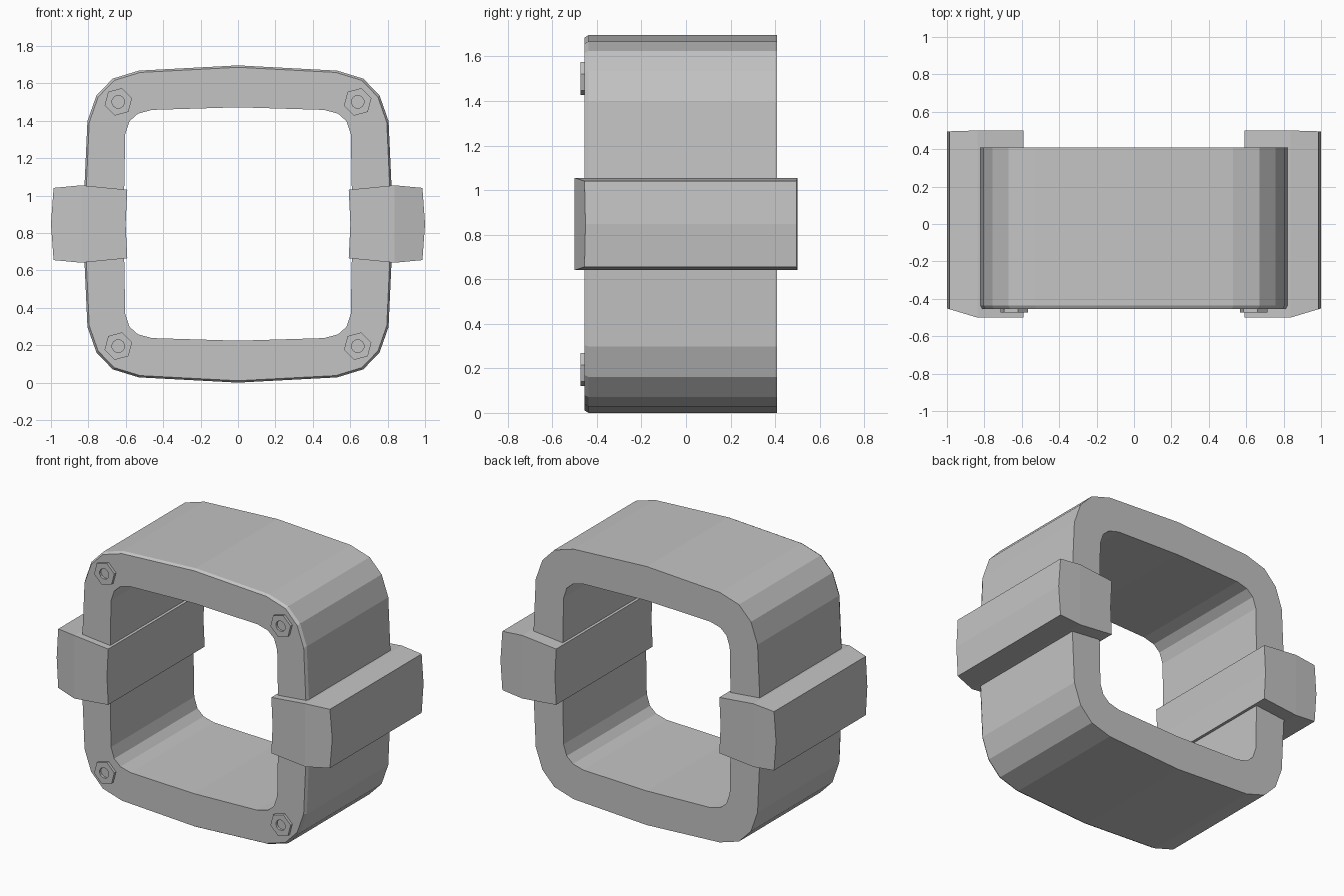
import bpy, bmesh, math

if "Cube" in bpy.data.objects:
    bpy.data.objects.remove(bpy.data.objects["Cube"])

MID = 0.848  # height of the frame centre

grey = bpy.data.materials.new("plain grey")
grey.diffuse_color = (0.55, 0.55, 0.55, 1)
grey.use_nodes = True
grey.node_tree.nodes["Principled BSDF"].inputs["Base Color"].default_value = grey.diffuse_color


def finish(name, bm):
    bmesh.ops.recalc_face_normals(bm, faces=bm.faces)
    me = bpy.data.meshes.new(name)
    bm.to_mesh(me)
    bm.free()
    me.materials.append(grey)
    ob = bpy.data.objects.new(name, me)
    bpy.context.collection.objects.link(ob)
    return ob


def bridge(bm, a, b):
    n = len(a)
    for i in range(n):
        bm.faces.new((a[i], a[(i + 1) % n], b[(i + 1) % n], b[i]))


def loop(bm, pts, y):
    return [bm.verts.new((x, y, z)) for x, z in pts]


def full_loop(quarter):
    """Mirror a quarter outline (top centre to right middle) to a closed loop."""
    right = quarter + [(x, -z) for x, z in quarter[-2::-1]]
    pts = right + [(-x, z) for x, z in right[-2:0:-1]]
    return [(x, z + MID) for x, z in pts]


# Rounded square frame, with a narrow bevel on the front outer edge
outer = full_loop([(0, .848), (.53, .82), (.67, .777), (.757, .687), (.805, .55), (.83, 0)])
inner = full_loop([(0, .624), (.46, .61), (.535, .59), (.58, .55), (.603, .48), (.612, 0)])
rim = [(x * .988, MID + (z - MID) * .988) for x, z in outer]
bm = bmesh.new()
rings = [loop(bm, p, y) for p, y in
         ((inner, -.455), (rim, -.455), (outer, -.437), (outer, .408), (inner, .408))]
for i in range(5):
    bridge(bm, rings[i], rings[(i + 1) % 5])
finish("frame", bm)

# Side blocks running front to back, chamfered towards their outer edge
block = [(.592, .183), (.838, .207), (.986, .193), (1, 0),
         (.986, -.193), (.838, -.207), (.592, -.183), (.601, 0)]
for side, label in ((-1, "left"), (1, "right")):
    bm = bmesh.new()
    ends = []
    for y, slope in ((-.5, .30), (.5, -.03)):
        vs = [bm.verts.new((side * x, y + slope * max(0, x - .838), z + MID)) for x, z in block]
        bm.faces.new([vs[i] for i in (0, 1, 5, 6, 7)])
        bm.faces.new(vs[1:6])
        ends.append(vs)
    bridge(bm, *ends)
    finish(label + "_side_block", bm)

# Hexagonal bolts with a round recess at the four front corners
for sx in (-1, 1):
    for sz in (-1, 1):
        cx, cz = sx * .64, MID + sz * .653
        hexagon, hole = [], []
        for i in range(12):
            a = math.radians(30 * i + 15)
            r = .076 if i % 2 == 0 else .076 * math.cos(math.pi / 6)
            hexagon.append((cx + r * math.cos(a), cz + r * math.sin(a)))
            hole.append((cx + .034 * math.cos(a), cz + .034 * math.sin(a)))
        bm = bmesh.new()
        rs = [loop(bm, p, y) for p, y in
              ((hexagon, -.45), (hexagon, -.473), (hole, -.473), (hole, -.458))]
        for a, b in zip(rs, rs[1:]):
            bridge(bm, a, b)
        bm.faces.new(rs[0])
        bm.faces.new(rs[-1])
        finish("corner_bolt", bm)
